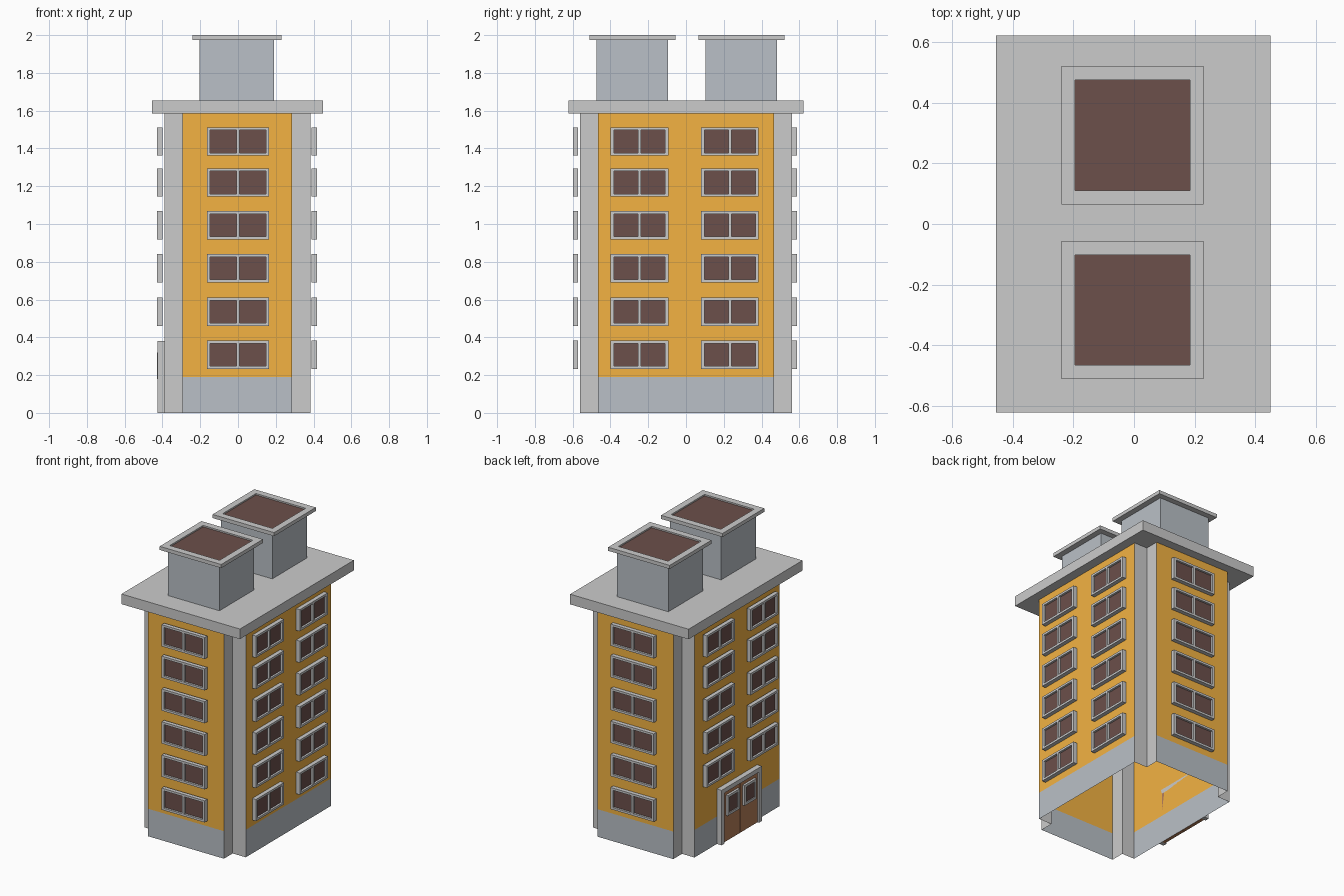
import bpy, bmesh
from math import radians
from mathutils import Matrix, Vector

if "Cube" in bpy.data.objects:
    bpy.data.objects.remove(bpy.data.objects["Cube"])


def material(name, rgb):
    m = bpy.data.materials.new(name)
    m.diffuse_color = (*rgb, 1)
    m.use_nodes = True
    m.node_tree.nodes["Principled BSDF"].inputs["Base Color"].default_value = m.diffuse_color
    return m


GREY = material("light_grey", (0.8, 0.8, 0.8))
ORANGE = material("orange", (0.9, 0.45, 0.055))
SLATE = material("slate", (0.49, 0.53, 0.57))
DARK = material("dark_glass", (0.15, 0.08, 0.07))
BROWN = material("brown", (0.47, 0.21, 0.1))


def place(name, mesh, loc=(0, 0, 0), rot=(0, 0, 0)):
    ob = bpy.data.objects.new(name, mesh)
    ob.location = loc
    ob.rotation_euler = [radians(a) for a in rot]
    bpy.context.collection.objects.link(ob)
    return ob


def to_mesh(bm, name, mats):
    mesh = bpy.data.meshes.new(name)
    bm.to_mesh(mesh)
    bm.free()
    for m in mats:
        mesh.materials.append(m)
    return mesh


def box_mesh(name, lo, hi, mat):
    lo, hi = Vector(lo), Vector(hi)
    bm = bmesh.new()
    bmesh.ops.create_cube(bm, size=1, matrix=Matrix.Translation((lo + hi) / 2)
                          @ Matrix.Diagonal((*(hi - lo), 1)))
    return to_mesh(bm, name, [mat])


def frame_mesh(name, us, zs, holes, depth, pane=None):
    """Frame facing -y: a grid of cells minus holes, extruded; panes fill the holes."""
    bm = bmesh.new()
    v = [[bm.verts.new((u, 0, z)) for z in zs] for u in us]
    solid = []
    for i in range(len(us) - 1):
        for j in range(len(zs) - 1):
            if (i, j) not in holes:
                solid.append(bm.faces.new((v[i][j], v[i + 1][j], v[i + 1][j + 1], v[i][j + 1])))
    out = bmesh.ops.extrude_face_region(bm, geom=solid, use_keep_orig=True)["geom"]
    for e in out:
        if isinstance(e, bmesh.types.BMVert):
            e.co.y -= depth
    bmesh.ops.delete(bm, geom=[x for x in bm.verts if not x.link_faces], context="VERTS")
    bmesh.ops.recalc_face_normals(bm, faces=bm.faces)
    if pane is not None:
        for i, j in holes:
            q = [(us[i], zs[j]), (us[i + 1], zs[j]), (us[i + 1], zs[j + 1]), (us[i], zs[j + 1])]
            bm.faces.new([bm.verts.new((a, -pane, b)) for a, b in q]).material_index = 1
    return to_mesh(bm, name, [GREY, DARK])


# Body walls: rectangle with a square notch at each corner, open underneath
XO, XI, YO, YI = (-0.39, 0.385), (-0.295, 0.285), 0.56, 0.465
outline = [(XI[0], -YO), (XI[1], -YO), (XI[1], -YI), (XO[1], -YI), (XO[1], YI), (XI[1], YI),
           (XI[1], YO), (XI[0], YO), (XI[0], YI), (XO[0], YI), (XO[0], -YI), (XI[0], -YI)]
bm = bmesh.new()
rings = [[bm.verts.new((x, y, z)) for x, y in outline] for z in (0, 0.19, 1.585)]
for level in range(2):
    a, b = rings[level], rings[level + 1]
    for i in range(12):
        j = (i + 1) % 12
        f = bm.faces.new((a[i], a[j], b[j], b[i]))
        f.material_index = (1 + level) if i % 3 == 0 else 0
place("body_walls", to_mesh(bm, "body_walls", [GREY, SLATE, ORANGE]))

# Roof slab
place("roof_slab", box_mesh("roof_slab", (-0.455, -0.622, 1.585), (0.45, 0.622, 1.655), GREY))

# Roof boxes with rimmed caps and sunken dark tops
cap = frame_mesh("roof_box_cap", [-0.235, -0.19, 0.19, 0.235], [-0.228, -0.182, 0.182, 0.228],
                 [(1, 1)], 0.025, 0.015)
for tag, y in (("front", -0.284), ("back", 0.293)):
    place(f"roof_box_{tag}", box_mesh("roof_box", (-0.203, y - 0.19, 1.655),
                                      (0.19, y + 0.19, 1.977), SLATE))
    place(f"roof_box_cap_{tag}", cap, (-0.005, y, 1.975), (-90, 0, 0))


# Windows: two panes in a raised frame
def window_mesh(name, w):
    h = w / 2
    return frame_mesh(name, [-h, -h + 0.018, -0.008, 0.008, h - 0.018, h],
                      [-0.075, -0.06, 0.06, 0.075], [(1, 1), (3, 1)], 0.028, 0.014)


ROWS = [0.308, 0.536, 0.766, 0.993, 1.22, 1.437]
end_win = window_mesh("end_window", 0.33)
side_win = window_mesh("side_window", 0.306)
for r, z in enumerate(ROWS):
    place(f"front_window_{r}", end_win, (0, -0.571, z))
    place(f"back_window_{r}", end_win, (0, 0.56, z), (0, 0, 180))
    for c, y in enumerate((-0.246, 0.232)):
        place(f"right_window_{r}_{c}", side_win, (0.389, y, z), (0, 0, 90))
        if r > 0:  # the entrance replaces the lowest row on the left side
            place(f"left_window_{r}_{c}", side_win, (-0.401, y, z), (0, 0, -90))

# Entrance on the left side: surround, two leaves, a small window in each
LEFT = dict(loc=(-0.39, 0, 0), rot=(0, 0, -90))
place("door_surround", frame_mesh("door_surround", [-0.22, -0.19, 0.19, 0.22],
                                  [0, 0.35, 0.38], [(1, 0)], 0.036), **LEFT)
door_win = frame_mesh("door_window", [-0.065, -0.048, 0.048, 0.065],
                      [0.18, 0.197, 0.303, 0.32], [(1, 1)], 0.016, 0.01)
for tag, s in (("a", -1), ("b", 1)):
    x0, x1 = sorted((s * 0.002, s * 0.19))
    place(f"door_leaf_{tag}", box_mesh("door_leaf", (x0, -0.024, 0), (x1, 0, 0.35), BROWN), **LEFT)
    place(f"door_window_{tag}", door_win, (-0.414, s * 0.092, 0), (0, 0, -90))
